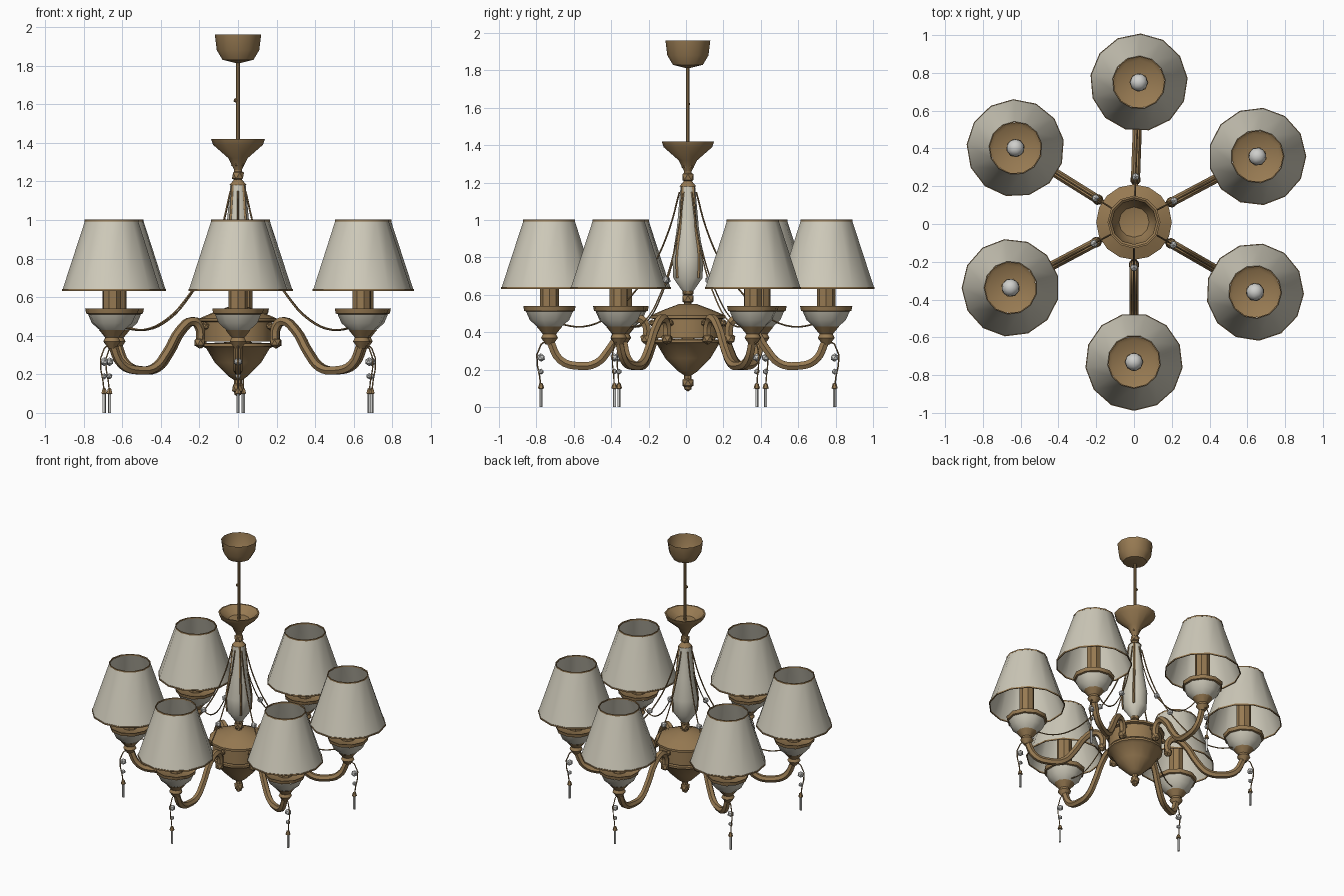
import bpy, bmesh, math
from mathutils import Matrix

cube = bpy.data.objects.get("Cube")
if cube:
    bpy.data.objects.remove(cube, do_unlink=True)


def material(name, red, green, blue):
    mat = bpy.data.materials.new(name)
    mat.use_nodes = True
    mat.diffuse_color = (red, green, blue, 1)
    shader = mat.node_tree.nodes["Principled BSDF"]
    shader.inputs["Base Color"].default_value = mat.diffuse_color
    return mat


GOLD = material("antique gold", 0.31, 0.195, 0.085)
CREAM = material("cream fabric", 0.62, 0.59, 0.49)
CRYSTAL = material("pale crystal", 0.62, 0.62, 0.6)

CENTRE = [Matrix.Translation((0, 0.01, 0))]


def turned(degrees):
    return CENTRE[0] @ Matrix.Rotation(math.radians(degrees), 4, "Z")


# Six arms around the hub, set slightly unevenly
ARMS = [turned(angle) for angle in (88, 28, -30, -90, -152, 148)]
STRAPS = [turned(angle) for angle in (45, 225, 315)]


def place(name, mesh, mat, spots):
    """Put one shared mesh at every given spot."""
    mesh.materials.clear()
    mesh.materials.append(mat)
    mesh.shade_smooth()
    mesh.set_sharp_from_angle(angle=math.radians(38))
    for spot in spots:
        part = bpy.data.objects.new(name, mesh)
        part.matrix_world = spot
        bpy.context.collection.objects.link(part)


def finish(name, bm, mat, spots, offset):
    bmesh.ops.translate(bm, verts=bm.verts, vec=offset)
    mesh = bpy.data.meshes.new(name)
    bm.to_mesh(mesh)
    bm.free()
    place(name, mesh, mat, spots)


def lathe(name, mat, profile, sides=12, spots=CENTRE, out=0):
    """Revolve (radius, height) points about a vertical axis."""
    bm = bmesh.new()
    verts = [bm.verts.new((radius, 0, height)) for radius, height in profile]
    edges = [bm.edges.new(pair) for pair in zip(verts, verts[1:])]
    bmesh.ops.spin(bm, geom=verts + edges, cent=(0, 0, 0), axis=(0, 0, 1),
                   angle=math.tau, steps=sides, use_merge=True)
    bmesh.ops.remove_doubles(bm, verts=bm.verts, dist=0.0005)
    bmesh.ops.recalc_face_normals(bm, faces=bm.faces)
    finish(name, bm, mat, spots, (out, 0, 0))


def rod(name, mat, radius, bottom, top, sides=8, spots=CENTRE, out=0):
    """Closed upright cylinder."""
    lathe(name, mat, [(0, top), (radius, top), (radius, bottom), (0, bottom)],
          sides, spots, out)


def ball(name, mat, radius, out, height, spots=CENTRE, detail=1):
    bm = bmesh.new()
    bmesh.ops.create_icosphere(bm, subdivisions=detail, radius=radius)
    finish(name, bm, mat, spots, (out, 0, height))


def tube(name, mat, points, thickness, spots, roundness=0):
    """Sweep a tube through (distance from axis, height) points."""
    curve = bpy.data.curves.new(name, "CURVE")
    curve.dimensions = "3D"
    curve.bevel_depth = thickness
    curve.bevel_resolution = roundness
    curve.resolution_u = 4
    curve.use_fill_caps = True
    spline = curve.splines.new("BEZIER")
    spline.bezier_points.add(len(points) - 1)
    for knot, (out, height) in zip(spline.bezier_points, points):
        knot.co = (out, 0, height)
        knot.handle_left_type = knot.handle_right_type = "AUTO"
    path = bpy.data.objects.new(name + "_path", curve)
    bpy.context.collection.objects.link(path)
    graph = bpy.context.evaluated_depsgraph_get()
    mesh = bpy.data.meshes.new_from_object(path.evaluated_get(graph))
    bpy.data.objects.remove(path, do_unlink=True)
    place(name, mesh, mat, spots)


# Ceiling cup, hanging rod and upper dish
lathe("ceiling_cup", GOLD, [(0.12, 1.96), (0.11, 1.88), (0.08, 1.83), (0, 1.81)])
rod("hanging_rod", GOLD, 0.01, 1.37, 1.82)
ball("rod_screw", GOLD, 0.012, -0.012, 1.62)
lathe("upper_dish", GOLD, [(0, 1.37), (0.07, 1.37), (0.13, 1.42), (0.14, 1.42),
                           (0.13, 1.39), (0.05, 1.32), (0.02, 1.26), (0, 1.26)])
ball("upper_neck_bead", GOLD, 0.04, 0, 1.3)
ball("lower_neck_bead", GOLD, 0.035, 0, 1.23)
lathe("vase_collar", GOLD, [(0.02, 1.26), (0.02, 1.21), (0.045, 1.18), (0, 1.18)])

# Vase shaped column with gold straps
vase_side = [(0.04, 1.18), (0.06, 0.96), (0.085, 0.8), (0.08, 0.69), (0.03, 0.62)]
lathe("vase", CREAM, [(0, 1.18), *vase_side, (0, 0.62)], 14)
tube("vase_strap", GOLD, vase_side[:4], 0.008, STRAPS)
rod("vase_foot", GOLD, 0.02, 0.54, 0.63)
for height in (0.62, 0.58):
    ball("vase_foot_bead", GOLD, 0.035, 0, height)

# Central hub with bottom finial
lathe("hub", GOLD, [(0, 0.55), (0.05, 0.55), (0.13, 0.52), (0.2, 0.49), (0.2, 0.475),
                    (0.18, 0.47), (0.18, 0.37)], 16)
lathe("hub_bowl", GOLD, [(0, 0.37), (0.187, 0.36), (0.187, 0.345), (0.165, 0.335),
                         (0.12, 0.26), (0.05, 0.19), (0.02, 0.17), (0, 0.17)], 16)
rod("finial_stem", GOLD, 0.02, 0.1, 0.18)
ball("finial_ball", GOLD, 0.035, 0, 0.13)
ball("finial_tip", GOLD, 0.022, 0, 0.105)

# Scrolled arms
LAMP, DROP = 0.74, 0.785
tube("arm", GOLD, [(0.22, 0.36), (0.23, 0.45), (0.27, 0.475), (0.34, 0.43),
                   (0.42, 0.31), (0.49, 0.235), (0.58, 0.22), (0.68, 0.25),
                   (LAMP, 0.36)], 0.024, ARMS, 1)
ball("arm_curl", GOLD, 0.032, 0.225, 0.365, ARMS)
ball("arm_rivet", GOLD, 0.02, 0.19, 0.45, ARMS)

# Lamp holders
lathe("lamp_cup", GOLD, [(0.068, 0.43), (0.035, 0.39), (0.045, 0.37), (0.02, 0.335),
                         (0, 0.335)], 10, ARMS, LAMP)
lathe("lamp_bowl", CREAM, [(0.125, 0.51), (0.105, 0.465), (0.065, 0.43)],
      10, ARMS, LAMP)
lathe("lamp_rim", GOLD, [(0, 0.52), (0.12, 0.525), (0.14, 0.54), (0.135, 0.515),
                         (0.12, 0.51), (0, 0.51)], 10, ARMS, LAMP)
rod("candle", GOLD, 0.05, 0.51, 0.78, 8, ARMS, LAMP)
ball("bulb", CRYSTAL, 0.047, LAMP, 0.82, ARMS, 2)

# Shades with gold trim at both openings
lathe("shade", CREAM, [(0.257, 0.636), (0.138, 1)], 13, ARMS, LAMP)
for name, radius, height in (("top", 0.138, 0.998), ("bottom", 0.256, 0.637)):
    inner, outer = radius - 0.003, radius + 0.003
    low, high = height - 0.005, height + 0.005
    lathe(name + "_shade_trim", GOLD, [(inner, low), (outer, low), (outer, high),
                                       (inner, high), (inner, low)],
          13, ARMS, LAMP)

# Swags from the column to the lamps
tube("swag_wire", GOLD, [(0.045, 1.15), (0.1, 0.95), (0.19, 0.75), (0.29, 0.61),
                         (0.42, 0.485), (0.56, 0.43), (0.69, 0.445)], 0.0045, ARMS)
ball("swag_crystal", CRYSTAL, 0.022, 0.24, 0.68, ARMS)

# Crystal pendants
tube("pendant_hook", GOLD, [(LAMP, 0.35), (DROP, 0.335), (DROP, 0.1)], 0.004, ARMS)
ball("upper_bead", CRYSTAL, 0.023, DROP, 0.265, ARMS)
ball("lower_bead", CRYSTAL, 0.016, DROP, 0.19, ARMS)
lathe("pendant_cap", GOLD, [(0, 0.13), (0.01, 0.125), (0.017, 0.1), (0, 0.095)],
      6, ARMS, DROP)
rod("pendant_prism", CRYSTAL, 0.009, 0, 0.1, 4, ARMS, DROP)
